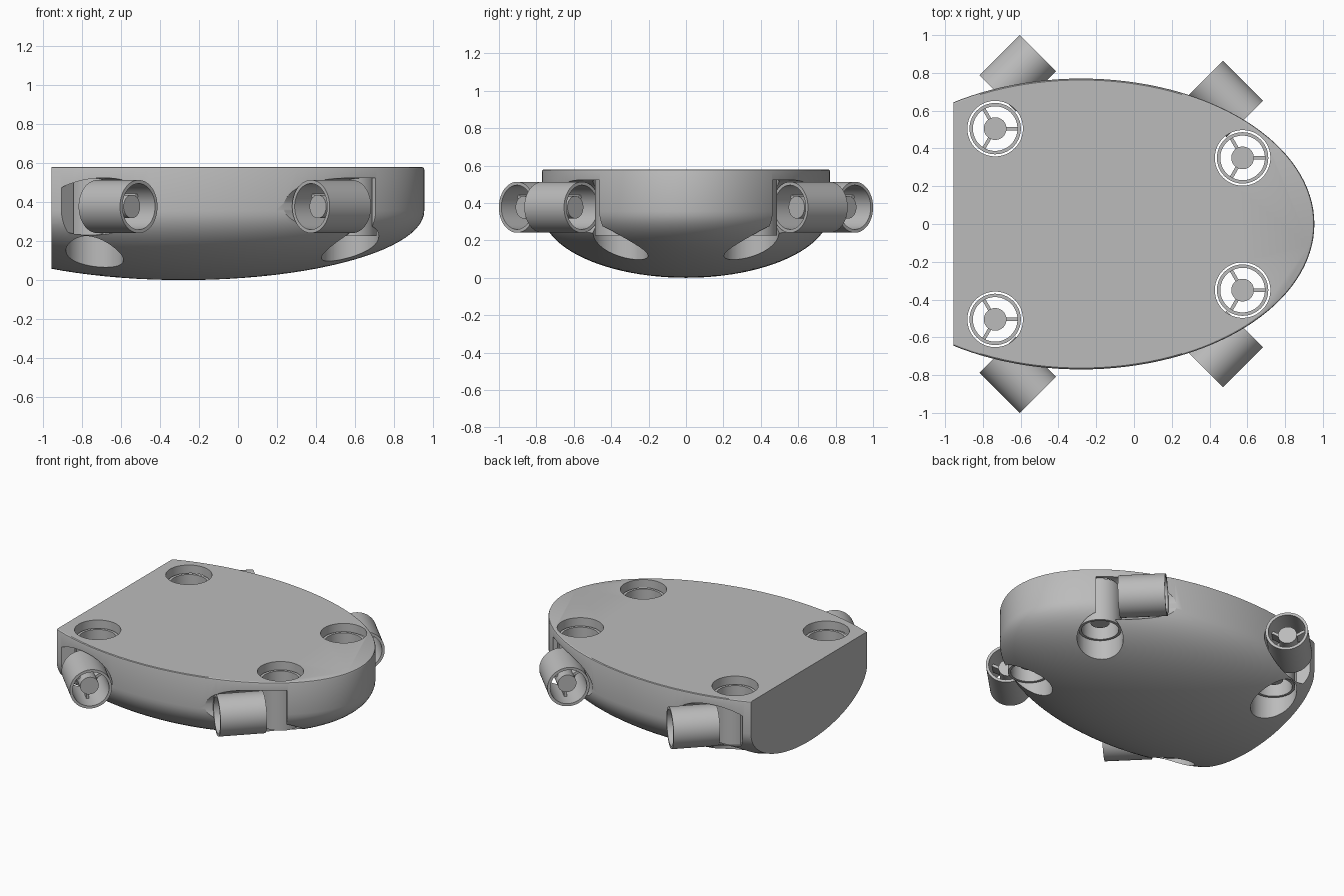
import bpy, bmesh, math
from mathutils import Matrix, Vector

if "Cube" in bpy.data.objects:
    bpy.data.objects.remove(bpy.data.objects["Cube"], do_unlink=True)

grey = bpy.data.materials.new("light_grey")
grey.use_nodes = True
COLOUR = (0.5, 0.5, 0.5, 1)
grey.diffuse_color = COLOUR
grey.node_tree.nodes["Principled BSDF"].inputs["Base Color"].default_value = COLOUR

HALF_LENGTH, HALF_WIDTH, KEEL, DECK = 1.235, 0.77, 0.355, 0.58
WIDEST_X, STERN_X = -0.28, -0.955
MID_Z = 0.377


def make_object(name, bm):
    bmesh.ops.recalc_face_normals(bm, faces=bm.faces)
    mesh = bpy.data.meshes.new(name)
    bm.to_mesh(mesh)
    bm.free()
    mesh.materials.append(grey)
    obj = bpy.data.objects.new(name, mesh)
    bpy.context.collection.objects.link(obj)
    return obj


def smooth(obj):
    bpy.ops.object.select_all(action="DESELECT")
    obj.select_set(True)
    bpy.context.view_layer.objects.active = obj
    bpy.ops.object.shade_smooth_by_angle(angle=math.radians(30))


def spin(bm, profile, steps, closed=False):
    """Revolve (radius, z) points around the z axis."""
    verts = [bm.verts.new((r, 0, z)) for r, z in profile]
    edges = [bm.edges.new(pair) for pair in zip(verts, verts[1:])]
    if closed:
        edges.append(bm.edges.new((verts[-1], verts[0])))
    bmesh.ops.spin(bm, geom=verts + edges, cent=(0, 0, 0), axis=(0, 0, 1),
                   angle=math.tau, steps=steps, use_merge=False)
    bmesh.ops.remove_doubles(bm, verts=bm.verts, dist=1e-5)


def cylinder(bm, radius, depth, segments=48):
    bmesh.ops.create_cone(bm, cap_ends=True, segments=segments,
                          radius1=radius, radius2=radius, depth=depth)


# Hull: half ellipsoid below, straight sides, softened deck rim, flat stern
bm = bmesh.new()
arc = [i / 24 * math.pi / 2 for i in range(25)]
profile = [(math.sin(a), KEEL * (1 - math.cos(a))) for a in arc]
profile += [(1, DECK - 0.012), (0.997, DECK - 0.004), (0.99, DECK)]
spin(bm, profile, 128)
bmesh.ops.holes_fill(bm, edges=[e for e in bm.edges if e.is_boundary], sides=0)
bmesh.ops.transform(bm, verts=bm.verts, matrix=Matrix.Translation((WIDEST_X, 0, 0))
                    @ Matrix.Diagonal((HALF_LENGTH, HALF_WIDTH, 1, 1)))
cut = bmesh.ops.bisect_plane(bm, geom=bm.verts[:] + bm.edges[:] + bm.faces[:],
                             plane_co=(STERN_X, 0, 0), plane_no=(-1, 0, 0), clear_outer=True)
bmesh.ops.holes_fill(bm, edges=[e for e in bm.edges if e.is_boundary], sides=0)
hull = make_object("hull", bm)

# Thruster positions and thrust directions
mounts = []
for side, label in ((1, "left"), (-1, "right")):
    mounts += [
        ("bow_lift_thruster_" + label, (0.575, 0.35 * side, MID_Z), (0, 0, 1)),
        ("stern_lift_thruster_" + label, (-0.735, 0.505 * side, MID_Z), (0, 0, 1)),
        ("bow_side_thruster_" + label, (0.48, 0.662 * side, MID_Z), (-1, side, 0)),
        ("stern_side_thruster_" + label, (-0.615, 0.798 * side, MID_Z), (1, side, 0)),
    ]


def build_thruster(name):
    bm = bmesh.new()
    # Duct ring
    spin(bm, [(0.118, -0.15), (0.136, -0.15), (0.136, 0.15), (0.118, 0.15)], 64, closed=True)
    # Motor hub
    cylinder(bm, 0.06, 0.2)
    # Three struts between hub and duct
    for i in range(3):
        bmesh.ops.create_cube(bm, size=1, matrix=Matrix.Rotation(i * math.tau / 3, 4, "Z")
                              @ Matrix.Translation((0.088, 0, 0))
                              @ Matrix.Diagonal((0.07, 0.018, 0.08, 1)))
    return make_object(name, bm)


for name, place, direction in mounts:
    vertical = direction[2] == 1
    turn = Matrix.Identity(4) if vertical else Vector(direction).to_track_quat("Z", "Y").to_matrix().to_4x4()
    pose = Matrix.Translation(place) @ turn
    thruster = build_thruster(name)
    spin_strut = Matrix.Identity(4) if vertical else Matrix.Rotation(-math.pi / 2, 4, "Z")
    thruster.data.transform(pose @ spin_strut)
    smooth(thruster)

    # Clearance bore through the hull
    bm = bmesh.new()
    cylinder(bm, 0.147, 1.2 if vertical else 0.6, 64)
    cutter = make_object("bore_cutter", bm)
    cutter.data.transform(pose)
    cutter.hide_render = True
    bore = hull.modifiers.new("bore", "BOOLEAN")
    bore.operation, bore.solver, bore.object = "DIFFERENCE", "EXACT", cutter
    bpy.context.view_layer.objects.active = hull
    bpy.ops.object.modifier_apply(modifier=bore.name)
    bpy.data.objects.remove(cutter, do_unlink=True)

smooth(hull)
